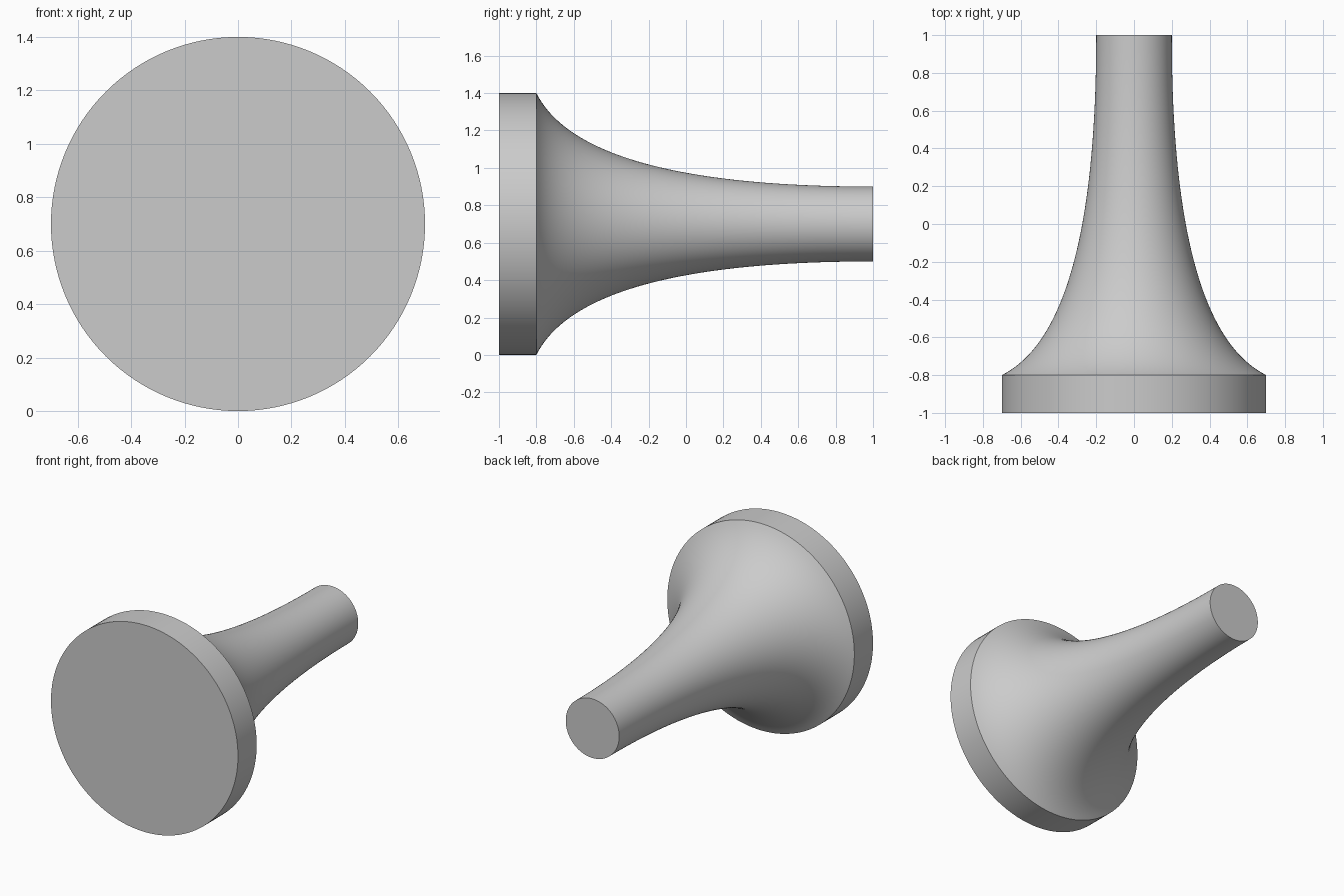
import bpy
import bmesh
import math
from mathutils import Matrix, Vector

cube = bpy.data.objects.get("Cube")
if cube:
    bpy.data.objects.remove(cube, do_unlink=True)

AXIS_HEIGHT = 0.7
SEGMENTS = 128
STEPS = 40

grey = bpy.data.materials.new("plain grey")
grey.use_nodes = True
colour = (0.6, 0.6, 0.6, 1)
grey.diffuse_color = colour
grey.node_tree.nodes["Principled BSDF"].inputs["Base Color"].default_value = colour


def flare(t):
    """Quadratic curve (radius, y) from the disc rim to the stem tip."""
    rim, bend, tip = Vector((0.7, -0.8)), Vector((0.2, -0.55)), Vector((0.2, 1))
    return rim * (1 - t) ** 2 + bend * 2 * t * (1 - t) + tip * t * t


# Disc and flared stem as one turned solid, lying along y
profile = [(0.7, -1)] + [tuple(flare(i / STEPS)) for i in range(STEPS + 1)]
bm = bmesh.new()
rings = []
for radius, y in profile:
    circle = bmesh.ops.create_circle(
        bm, segments=SEGMENTS, radius=radius,
        matrix=Matrix.Translation((0, y, AXIS_HEIGHT)) @ Matrix.Rotation(math.pi / 2, 4, "X"))
    rings.append(circle["verts"])
for a, b in zip(rings, rings[1:]):
    for i in range(SEGMENTS):
        j = (i + 1) % SEGMENTS
        bm.faces.new((a[i], a[j], b[j], b[i]))

# Flat end caps
bm.faces.new(rings[0])
bm.faces.new(rings[-1])
bmesh.ops.recalc_face_normals(bm, faces=bm.faces[:])

mesh = bpy.data.meshes.new("flared_knob")
bm.to_mesh(mesh)
bm.free()
mesh.materials.append(grey)
knob = bpy.data.objects.new("flared_knob", mesh)
bpy.context.collection.objects.link(knob)

bpy.ops.object.select_all(action="DESELECT")
knob.select_set(True)
bpy.context.view_layer.objects.active = knob
bpy.ops.object.shade_smooth_by_angle(angle=math.radians(25))
